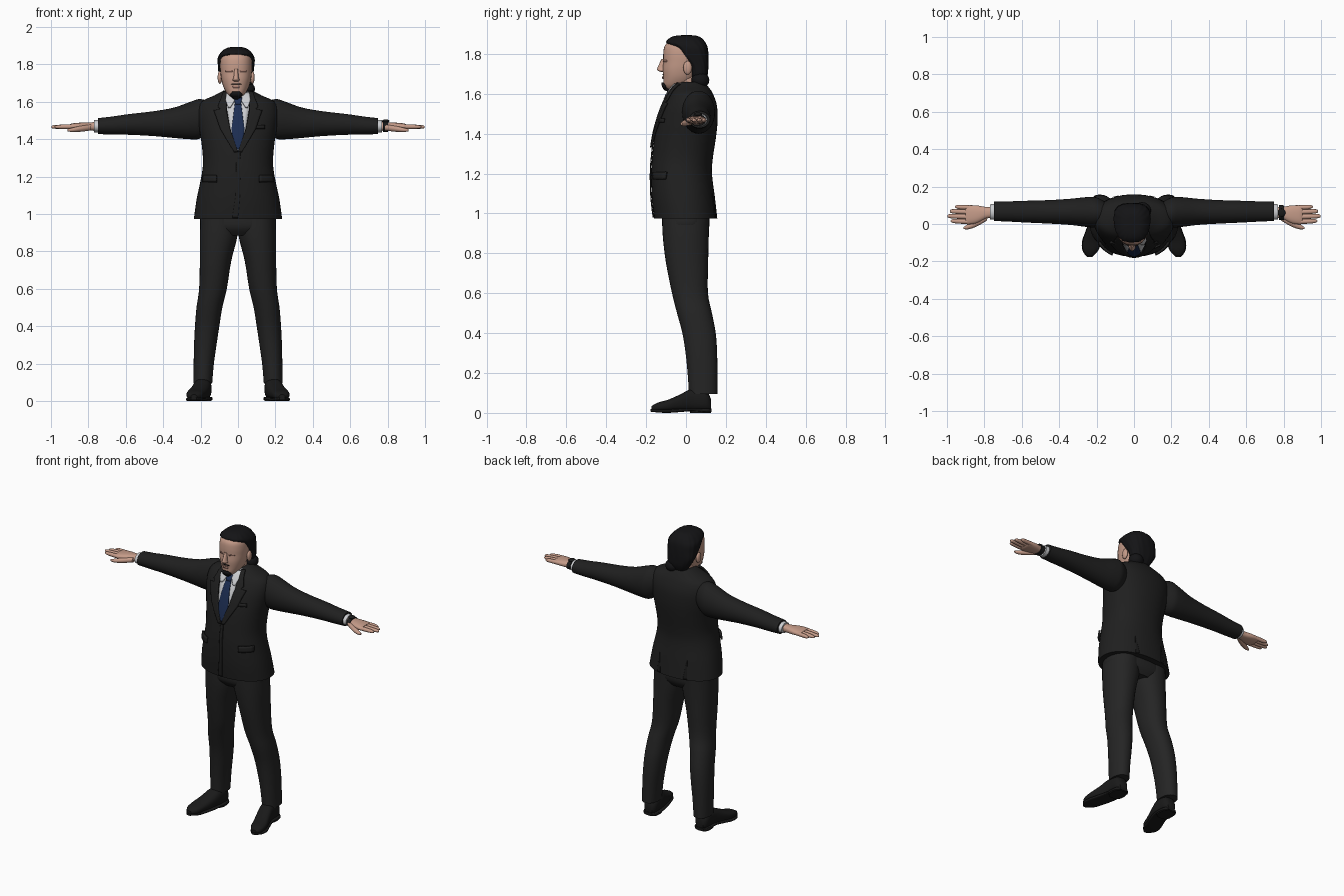
import bpy, bmesh, math
from mathutils import Vector
from mathutils.bvhtree import BVHTree

if "Cube" in bpy.data.objects:
    bpy.data.objects.remove(bpy.data.objects["Cube"])


def material(name, r, g, b):
    m = bpy.data.materials.new(name)
    m.use_nodes = True
    m.diffuse_color = (r, g, b, 1)
    node = next(n for n in m.node_tree.nodes if n.type == 'BSDF_PRINCIPLED')
    node.inputs["Base Color"].default_value = (r, g, b, 1)
    node.inputs["Roughness"].default_value = 0.8
    return m


SUIT = material("charcoal suit", .014, .014, .014)
TROUSER = material("charcoal trousers", .018, .018, .018)
BLACK = material("black leather", .010, .010, .010)
HAIR = material("black hair", .007, .007, .008)
SKIN = material("skin", .56, .33, .25)
LIP = material("dark skin", .36, .19, .15)
SHIRT = material("white shirt", .60, .61, .63)
TIE = material("navy tie", .012, .027, .085)


def finish(name, bm, mat, angle=40):
    bmesh.ops.recalc_face_normals(bm, faces=bm.faces)
    me = bpy.data.meshes.new(name)
    bm.to_mesh(me)
    bm.free()
    ob = bpy.data.objects.new(name, me)
    bpy.context.collection.objects.link(ob)
    me.materials.append(mat)
    bpy.ops.object.select_all(action='DESELECT')
    ob.select_set(True)
    bpy.context.view_layer.objects.active = ob
    bpy.ops.object.shade_smooth_by_angle(angle=math.radians(angle))
    return ob


def smooth_rows(rows, steps):
    """Catmull-Rom interpolation between cross-sections."""
    out = []
    for i in range(len(rows) - 1):
        quad = zip(rows[max(i - 1, 0)], rows[i], rows[i + 1], rows[min(i + 2, len(rows) - 1)])
        quad = list(quad)
        for k in range(steps):
            t = k / steps
            out.append([b + t * (c - a) / 2 + t * t * (a - 2.5 * b + 2 * c - d / 2)
                        + t ** 3 * (1.5 * (b - c) + (d - a) / 2) for a, b, c, d in quad])
    return out + [list(rows[-1])]


def loft(name, mat, axis, rows, power=2, segs=32, side=1, steps=4, ripple=0):
    """Rows are (position, centre, half width, low edge, high edge)."""
    bm = bmesh.new()
    rings = []
    for t, c, w, lo, hi in smooth_rows(rows, steps):
        ring = []
        for i in range(segs):
            a = 2 * math.pi * i / segs
            ca, sa = math.cos(a), math.sin(a)
            k = 1 + ripple * math.sin(a * segs / 4 + t * 25)
            u = c + k * w * math.copysign(abs(ca) ** (2 / power), ca)
            v = (lo + hi) / 2 + k * (hi - lo) / 2 * math.copysign(abs(sa) ** (2 / power), sa)
            p = {'x': (t, u, v), 'y': (u, t, v), 'z': (u, v, t)}[axis]
            ring.append(bm.verts.new((p[0] * side, p[1], p[2])))
        rings.append(ring)
    for r, q in zip(rings, rings[1:]):
        for i in range(segs):
            j = (i + 1) % segs
            bm.faces.new((r[i], r[j], q[j], q[i]))
    bm.faces.new(rings[0])
    bm.faces.new(rings[-1])
    return finish(name, bm, mat)


def drape(name, mat, target, rows, lift=.004, side=1, back=False, cols=6):
    """Lay a thin plate, given as (z, x from, x to), over a surface."""
    bm = bmesh.new()
    tree = BVHTree.FromPolygons([v.co for v in target.data.vertices],
                                [p.vertices[:] for p in target.data.polygons])
    d = -1 if back else 1
    grid = []
    for a, b in zip(rows, rows[1:]):
        n = max(1, round(abs(a[0] - b[0]) / .012))
        grid += [[p + (q - p) * k / n for p, q in zip(a, b)] for k in range(n)]
    lines = []
    for z, x0, x1 in grid + [rows[-1]]:
        line = []
        for i in range(cols + 1):
            x = side * (x0 + (x1 - x0) * i / cols)
            hit, nor, _, _ = tree.ray_cast(Vector((x, -d, z)), Vector((0, d, 0)))
            if hit is None:
                hit, nor, _, _ = tree.find_nearest(Vector((x, 0, z)))
            nor = nor if nor.y * d < 0 else -nor
            line.append(bm.verts.new(hit + nor * lift))
        lines.append(line)
    for p, q in zip(lines, lines[1:]):
        for i in range(cols):
            bm.faces.new((p[i], p[i + 1], q[i + 1], q[i]))
    ob = finish(name, bm, mat)
    mod = ob.modifiers.new("thickness", 'SOLIDIFY')
    mod.thickness, mod.offset = min(lift, .009) * 1.4, 0
    return ob


def blob(name, mat, loc, size):
    bm = bmesh.new()
    bmesh.ops.create_uvsphere(bm, u_segments=16, v_segments=10, radius=1)
    bmesh.ops.scale(bm, vec=size, verts=bm.verts)
    bmesh.ops.translate(bm, vec=loc, verts=bm.verts)
    return finish(name, bm, mat, 60)


# Jacket body
jacket = loft("jacket", SUIT, 'z', [
    (.975, 0, .236, -.16, .157), (1.08, 0, .221, -.172, .145), (1.2, 0, .196, -.175, .13),
    (1.28, 0, .187, -.17, .135), (1.38, 0, .195, -.158, .15), (1.46, 0, .208, -.14, .158),
    (1.54, 0, .215, -.113, .155), (1.6, 0, .195, -.08, .135), (1.635, 0, .125, -.055, .112),
    (1.66, 0, .078, -.03, .09)], power=2.2, segs=48)

# Shirt front, tie and jacket details
drape("shirt_front", SHIRT, jacket, [(1.64, -.055, .055), (1.58, -.062, .062),
                                     (1.46, -.042, .042), (1.34, -.004, .004)], .003)
drape("tie", TIE, jacket, [(1.59, -.016, .016), (1.46, -.033, .033), (1.38, -.03, .03),
                           (1.345, -.006, .006)], .007)
drape("tie_knot", TIE, jacket, [(1.615, -.022, .022), (1.58, -.014, .014)], .011)
drape("front_edge", SUIT, jacket, [(1.34, -.008, .012), (1.1, -.012, .01), (.98, -.03, .0)], .004)
for side, label in ((1, "left"), (-1, "right")):
    drape(label + "_lapel", SUIT, jacket, [(1.645, .055, .075), (1.57, .06, .105), (1.555, .06, .09),
                                           (1.55, .06, .125), (1.45, .04, .09), (1.33, 0, .02)],
          .009, side)
    drape(label + "_shirt_collar", SHIRT, jacket, [(1.64, .02, .058), (1.6, .018, .064),
                                                   (1.565, .04, .052)], .010, side)
    drape(label + "_pocket_flap", SUIT, jacket, [(1.207, .11, .178), (1.17, .11, .18)], .009, side)
    drape(label + "_back_vent", BLACK, jacket, [(1.1, .098, .1), (.98, .082, .108)], .002, side, True)
drape("breast_pocket", SUIT, jacket, [(1.475, .085, .14), (1.455, .085, .14)], .006)
for z in (1.19, 1.3):
    blob("jacket_button", BLACK, (.004, -.178 if z < 1.25 else -.172, z), (.009, .004, .009))

# Neck and collar band
loft("neck", SKIN, 'z', [(1.6, 0, .055, -.045, .06), (1.72, -.01, .055, -.045, .06)])
loft("collar_band", SHIRT, 'z', [(1.59, 0, .07, -.075, .08), (1.655, 0, .062, -.058, .075)])

# Head
CX = -.01
head = loft("head", SKIN, 'z', [
    (1.622, CX, .025, -.1, -.02), (1.643, CX, .048, -.112, .02), (1.68, CX, .068, -.114, .05),
    (1.72, CX, .079, -.117, .07), (1.76, CX, .084, -.114, .08), (1.8, CX, .086, -.114, .09),
    (1.84, CX, .08, -.107, .085), (1.868, CX, .055, -.08, .07)], power=2.3)
loft("nose", SKIN, 'z', [(1.708, CX, .008, -.12, -.1), (1.716, CX, .019, -.141, -.095),
                         (1.73, CX, .014, -.143, -.095), (1.775, CX, .009, -.122, -.1)], segs=16)
drape("lips", LIP, head, [(1.686, CX - .018, CX + .018), (1.674, CX - .016, CX + .016)], .003)
drape("moustache", HAIR, head, [(1.699, CX - .018, CX + .018), (1.694, CX - .028, CX + .028)], .002)
drape("goatee", HAIR, head, [(1.656, CX - .016, CX + .016), (1.642, CX - .03, CX + .03),
                             (1.628, CX - .018, CX + .018)], .006)
blob("chin_beard", HAIR, (CX, -.09, 1.63), (.024, .024, .018))
for side, label in ((1, "left"), (-1, "right")):
    brow = sorted((CX + side * .02, CX + side * .055))
    drape(label + "_eye_socket", LIP, head, [(1.768, *brow), (1.76, *brow)], .001)
    blob(label + "_ear", SKIN, (CX + side * .087, .008, 1.73), (.012, .022, .034))

# Swept-back hair with a gathered tail
loft("hair", HAIR, 'z', [
    (1.65, 0, .045, .03, .092), (1.69, 0, .072, .025, .108), (1.74, CX, .09, .012, .112),
    (1.79, CX, .096, -.035, .112), (1.83, CX, .098, -.062, .108), (1.855, CX, .088, -.098, .098),
    (1.877, CX, .068, -.085, .08), (1.89, CX, .043, -.055, .055), (1.894, CX, .012, -.015, .02)],
     power=2.6, segs=64, ripple=.014)
blob("hair_tail", HAIR, (.045, .072, 1.668), (.046, .045, .04))

# Trouser seat
loft("trouser_seat", TROUSER, 'z', [(.885, 0, .12, -.085, .09), (.93, 0, .198, -.118, .116),
                                    (1.0, 0, .2, -.12, .118)], power=2.5)

FINGERS = [(.088, .012, .958), (.064, .0135, .985), (.038, .0135, .998), (.012, .013, .98)]
for side, label in ((1, "left"), (-1, "right")):
    # Sleeve and cuff
    loft(label + "_sleeve", SUIT, 'x', [
        (.14, .055, .055, 1.45, 1.595), (.2, .062, .08, 1.405, 1.615), (.25, .064, .08, 1.4, 1.602),
        (.34, .065, .07, 1.407, 1.57), (.45, .065, .063, 1.417, 1.55), (.58, .066, .058, 1.424, 1.535),
        (.67, .067, .054, 1.425, 1.522), (.748, .068, .052, 1.428, 1.513)], side=side)
    loft(label + "_cuff", SHIRT, 'x', [(.73, .066, .043, 1.435, 1.504),
                                       (.77, .064, .041, 1.437, 1.502)], side=side)
    # Hand
    loft(label + "_palm", SKIN, 'x', [
        (.75, .062, .03, 1.445, 1.495), (.79, .06, .031, 1.446, 1.49), (.84, .052, .047, 1.447, 1.489),
        (.885, .049, .051, 1.451, 1.485), (.9, .049, .047, 1.457, 1.48)], 2.4, side=side)
    for i, (y, r, tip) in enumerate(FINGERS):
        loft(label + "_finger", SKIN, 'x', [
            (.87, y, r, 1.455, 1.481), (.93, y + .002, r * .95, 1.455, 1.479),
            (tip - .012, y + .004, r * .8, 1.457, 1.475), (tip, y + .004, r * .25, 1.462, 1.469)],
            segs=12, side=side)
    loft(label + "_thumb", SKIN, 'x', [
        (.785, .035, .016, 1.447, 1.479), (.84, .006, .019, 1.44, 1.472),
        (.885, -.014, .014, 1.438, 1.462), (.912, -.022, .005, 1.443, 1.455)], segs=14, side=side)
    # Trouser leg
    loft(label + "_trouser_leg", TROUSER, 'z', [
        (.095, .188, .05, .015, .157), (.2, .183, .054, .008, .157), (.3, .175, .06, -.002, .156),
        (.4, .165, .065, -.018, .149), (.5, .153, .069, -.045, .13), (.6, .134, .074, -.07, .11),
        (.75, .12, .084, -.1, .111), (.88, .104, .1, -.116, .114), (.98, .1, .1, -.12, .117)],
        power=2.2, side=side)
    # Shoe, sole and heel
    loft(label + "_shoe", BLACK, 'y', [
        (.125, .187, .026, .01, .07), (.1, .187, .044, .008, .11), (.03, .19, .047, .008, .12),
        (-.03, .205, .049, .008, .092), (-.09, .224, .049, .008, .066), (-.14, .232, .041, .008, .052),
        (-.172, .236, .016, .01, .035)], 2.5, side=side)
    loft(label + "_sole", BLACK, 'y', [
        (.128, .187, .03, .004, .022), (.1, .187, .05, .002, .022), (.03, .188, .05, .008, .024),
        (-.03, .204, .052, .004, .022), (-.09, .225, .052, 0, .018), (-.14, .233, .043, .002, .018),
        (-.177, .237, .014, .006, .02)], 4, side=side)
    loft(label + "_heel", BLACK, 'z', [(0, .187, .046, .02, .125), (.02, .187, .048, .02, .127)],
         2.8, side=side)

# Wristwatch on the left arm
loft("watch_strap", BLACK, 'x', [(.776, .061, .04, 1.438, 1.497), (.802, .06, .04, 1.438, 1.497)])
blob("watch_case", BLACK, (.789, .06, 1.497), (.021, .022, .009))
